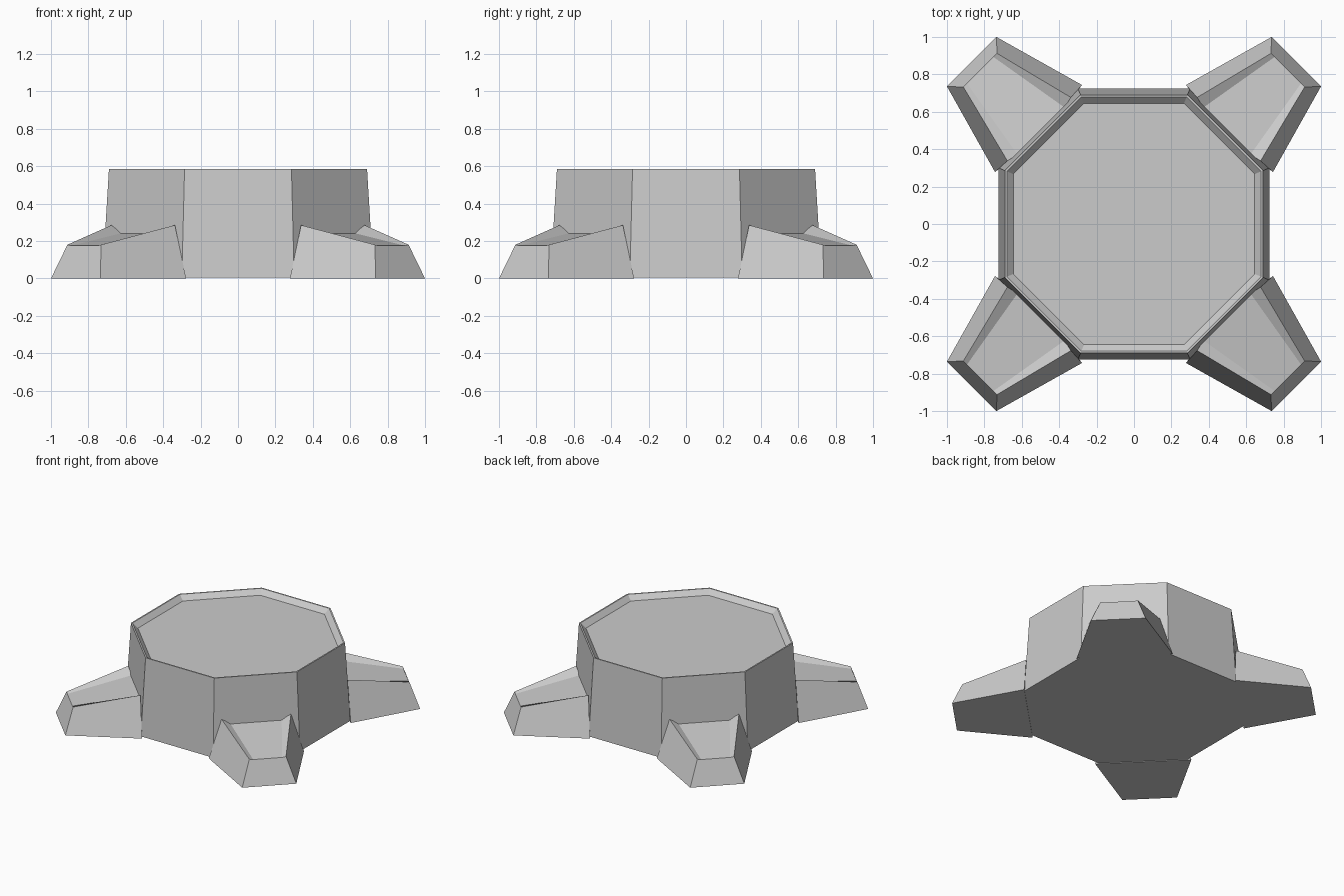
import bpy, bmesh
from math import pi, cos, sin
from mathutils import Matrix

if "Cube" in bpy.data.objects:
    bpy.data.objects.remove(bpy.data.objects["Cube"])


def loft(name, rings, angle=0.0):
    """Skin a list of equal-length point rings and cap both ends."""
    bm = bmesh.new()
    loops = [[bm.verts.new(p) for p in ring] for ring in rings]
    n = len(loops[0])
    for a, b in zip(loops, loops[1:]):
        for i in range(n):
            j = (i + 1) % n
            bm.faces.new((a[i], a[j], b[j], b[i]))
    bm.faces.new(loops[0][::-1])
    bm.faces.new(loops[-1])
    bmesh.ops.recalc_face_normals(bm, faces=bm.faces)
    bmesh.ops.transform(bm, matrix=Matrix.Rotation(angle, 4, 'Z'), verts=bm.verts)
    mesh = bpy.data.meshes.new(name)
    bm.to_mesh(mesh)
    bm.free()
    obj = bpy.data.objects.new(name, mesh)
    bpy.context.collection.objects.link(obj)
    return obj


def octagon(apothem, z):
    r = apothem / cos(pi / 8)
    return [(r * cos(pi / 8 + i * pi / 4), r * sin(pi / 8 + i * pi / 4), z)
            for i in range(8)]


def section(half):
    """Mirror half a leg cross-section of (distance, offset, height) points."""
    return half + [(d, -w, z) for d, w, z in reversed(half)]


# Tapered octagonal body with a thin rim and a shallow sunken top
loft("octagonal_body", [octagon(0.725, 0.004), octagon(0.69, 0.585),
                        octagon(0.68, 0.585), octagon(0.645, 0.55)])

# Four diagonal legs: sloping panel between raised side ridges
inner = section([(0.722, 0.329, 0), (0.717, 0.24, 0.285), (0.703, 0.178, 0.242)])
outer = section([(1.227, 0.187, 0), (1.163, 0.127, 0.18), (1.163, 0.10, 0.175)])
for k, label in enumerate(("back_right", "back_left", "front_left", "front_right")):
    loft(label + "_leg", [inner, outer], pi / 4 + k * pi / 2)
